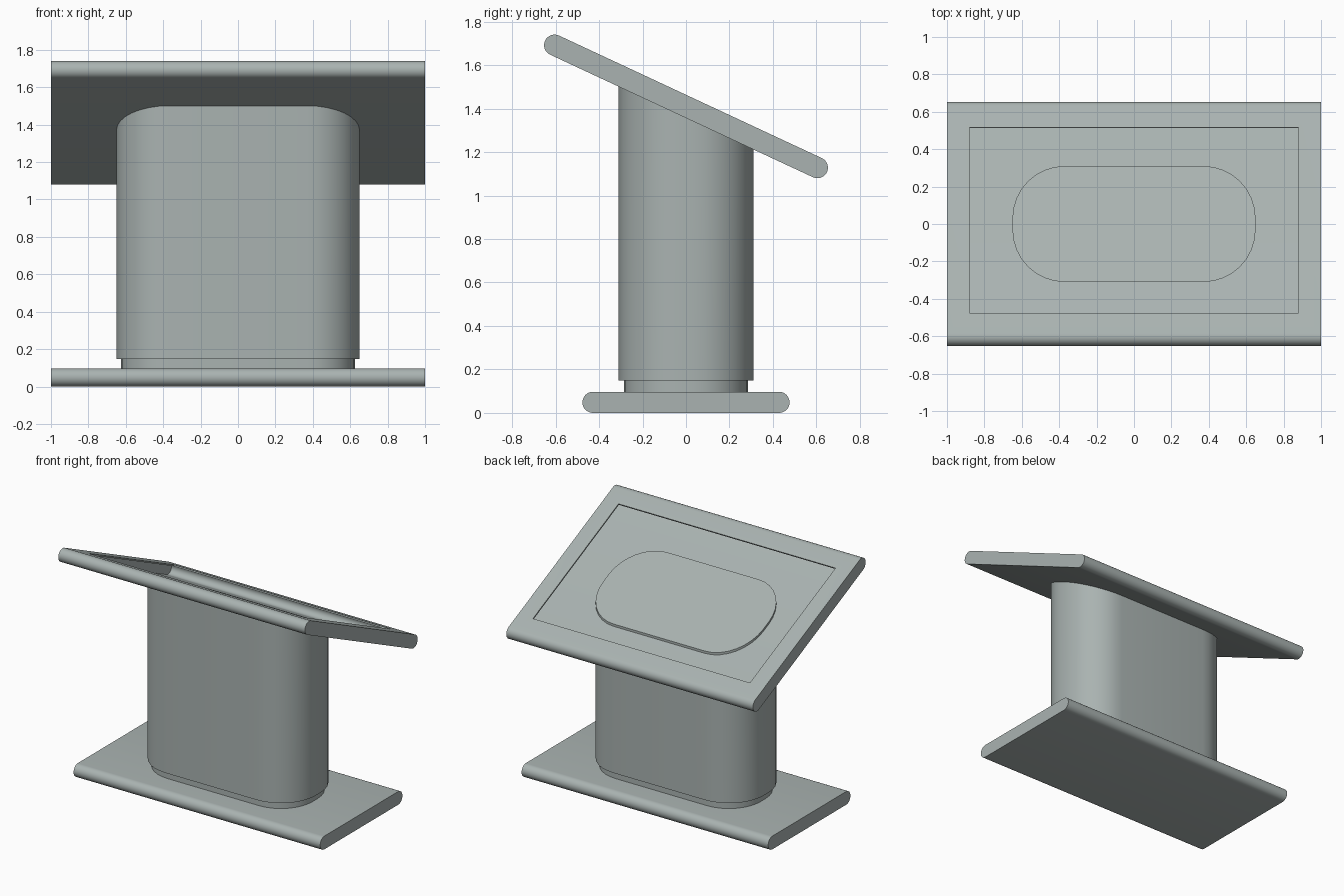
import bpy
import bmesh
from math import cos, sin, tan, pi, radians

if "Cube" in bpy.data.objects:
    bpy.data.objects.remove(bpy.data.objects["Cube"], do_unlink=True)

TILT = radians(25)
DESK_Z = 1.41           # height of the desk's middle
EDGE_R = 0.0485         # half thickness of both boards
SHELL = 0.01            # wall thickness of the hollow desk

grey = bpy.data.materials.new("warm_grey")
grey.use_nodes = True
colour = (0.40, 0.45, 0.44, 1)
grey.diffuse_color = colour
grey.node_tree.nodes["Principled BSDF"].inputs["Base Color"].default_value = colour


def rounded(half_x, half_y, radius, steps=8):
    """Rounded rectangle outline, given its corner centres."""
    points = []
    for k, (sx, sy) in enumerate(((1, 1), (-1, 1), (-1, -1), (1, -1))):
        for i in range(steps + 1):
            a = (k + i / steps) * pi / 2
            points.append((sx * half_x + radius * cos(a), sy * half_y + radius * sin(a)))
    return points


def loft(name, bottom, top, hollow=False):
    """Solid between two matching rings, or a thin shell open at the top."""
    bm = bmesh.new()
    low = [bm.verts.new(p) for p in bottom]
    high = [bm.verts.new(p) for p in top]
    bm.faces.new(low[::-1])
    bm.faces.new(high)
    for i in range(len(low)):
        j = (i + 1) % len(low)
        bm.faces.new((low[i], low[j], high[j], high[i]))
    bmesh.ops.remove_doubles(bm, verts=bm.verts, dist=0.0001)
    bmesh.ops.recalc_face_normals(bm, faces=bm.faces)
    if hollow:
        face = max(bm.faces, key=lambda f: f.calc_center_median().z)
        bmesh.ops.inset_individual(bm, faces=[face], thickness=0.12, use_even_offset=True)
        bmesh.ops.delete(bm, geom=[face], context="FACES_ONLY")
    mesh = bpy.data.meshes.new(name)
    bm.to_mesh(mesh)
    bm.free()
    mesh.materials.append(grey)
    obj = bpy.data.objects.new(name, mesh)
    bpy.context.collection.objects.link(obj)
    bpy.ops.object.select_all(action="DESELECT")
    obj.select_set(True)
    bpy.context.view_layer.objects.active = obj
    if hollow:
        shell = obj.modifiers.new("shell", "SOLIDIFY")
        shell.thickness = SHELL
        shell.offset = -1
        shell.use_even_offset = True
        bpy.ops.object.modifier_apply(modifier=shell.name)
    bpy.ops.object.shade_smooth_by_angle(angle=radians(30))
    return obj


def board(name, half, z, tilt=0, hollow=False):
    """Round-edged board spanning the full width."""
    outline = rounded(half, 0, EDGE_R)
    obj = loft(name, [(-1, y, h) for y, h in outline],
               [(1, y, h) for y, h in outline], hollow)
    obj.location.z = z
    obj.rotation_euler.x = -tilt


# Boards: flat foot and tilted hollow desk with an open panel
board("base", 0.428, EDGE_R)
board("desk_top", 0.667, DESK_Z, TILT, hollow=True)

# Neck
neck = rounded(0.37, 0.03, 0.255)
loft("neck", [(x, y, 0.08) for x, y in neck], [(x, y, 0.16) for x, y in neck])

# Column, cut on the slope so it stands just proud of the desk's inner floor
column = rounded(0.37, 0.03, 0.28)
top_z = DESK_Z - 0.023 / cos(TILT)
loft("column", [(x, y, 0.148) for x, y in column],
     [(x, y, top_z - y * tan(TILT)) for x, y in column])
